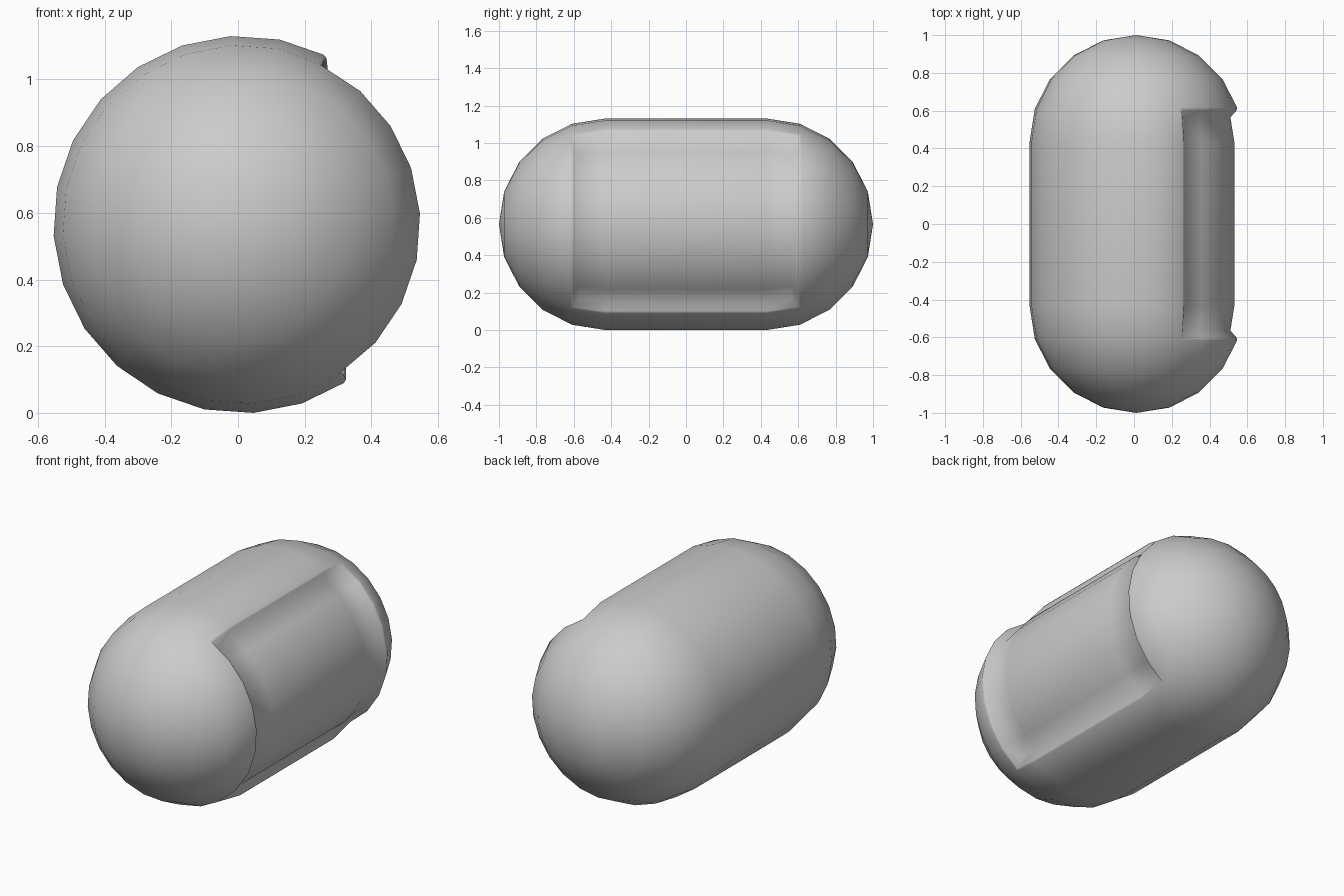
import bpy, bmesh
from math import sin, cos, radians, atan2, degrees
from mathutils import Vector, Matrix

if "Cube" in bpy.data.objects:
    bpy.data.objects.remove(bpy.data.objects["Cube"])

R, HALF = 0.566, 0.434          # capsule radius, half length of the straight part
CENTRE = Vector((0.012, 0, 0.565))
START = radians(3.5)            # roll of the capsule about its long axis

bm = bmesh.new()

# Capsule: half profile from pole to pole, spun about y
profile = [(HALF + R * sin(radians(a)), R * cos(radians(a))) for a in range(90, -1, -18)]
profile += [(-y, r) for y, r in reversed(profile)]
verts = [bm.verts.new((r * cos(START), y, r * sin(START))) for y, r in profile]
edges = [bm.edges.new(p) for p in zip(verts, verts[1:])]
bmesh.ops.spin(bm, geom=verts + edges, cent=(0, 0, 0), axis=(0, 1, 0),
               angle=radians(360), steps=24, use_duplicate=False)
bmesh.ops.remove_doubles(bm, verts=bm.verts, dist=1e-4)
bmesh.ops.recalc_face_normals(bm, faces=bm.faces)
bm.normal_update()

# Recessed panel on the right side
panel = []
for f in bm.faces:
    c = f.calc_center_median()
    if abs(c.y) < 0.6 and -56.5 < degrees(atan2(c.z, c.x)) < 63.5:
        panel.append(f)
rim = [e for e in {e for f in panel for e in f.edges}
       if sum(f in panel for f in e.link_faces) == 1]
bmesh.ops.inset_region(bm, faces=panel, thickness=0.038, depth=-0.045,
                       use_even_offset=True, use_boundary=True)
# Slightly softened rim
bmesh.ops.bevel(bm, geom=[e for e in rim if e.is_valid], offset=0.008, segments=1,
                affect='EDGES', profile=0.5)

bmesh.ops.transform(bm, matrix=Matrix.Translation(CENTRE), verts=bm.verts)
bmesh.ops.recalc_face_normals(bm, faces=bm.faces)
for f in bm.faces:
    f.smooth = True

mesh = bpy.data.meshes.new("capsule_body")
bm.to_mesh(mesh)
bm.free()
body = bpy.data.objects.new("capsule_body", mesh)
bpy.context.collection.objects.link(body)
